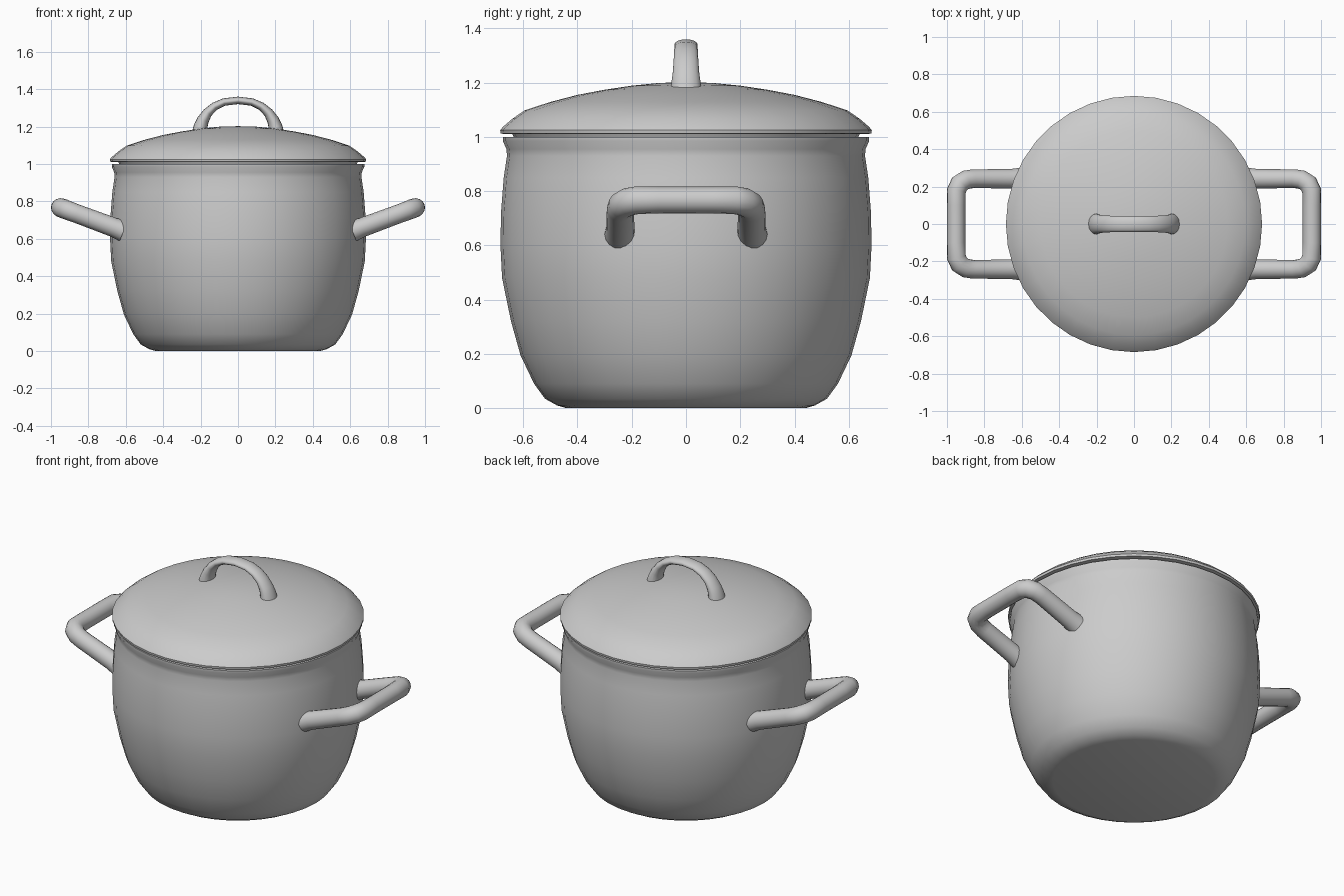
import bpy, bmesh, math
from mathutils import Vector

if "Cube" in bpy.data.objects:
    bpy.data.objects.remove(bpy.data.objects["Cube"])


def make_object(name, bm, angle=40):
    bmesh.ops.remove_doubles(bm, verts=bm.verts, dist=1e-5)
    bmesh.ops.recalc_face_normals(bm, faces=bm.faces)
    mesh = bpy.data.meshes.new(name)
    bm.to_mesh(mesh)
    bm.free()
    obj = bpy.data.objects.new(name, mesh)
    bpy.context.collection.objects.link(obj)
    bpy.ops.object.select_all(action='DESELECT')
    obj.select_set(True)
    bpy.context.view_layer.objects.active = obj
    bpy.ops.object.shade_smooth_by_angle(angle=math.radians(angle))
    return obj


def lathe(name, profile, steps=36):
    """Revolve an (r, z) profile about the z axis."""
    bm = bmesh.new()
    verts = [bm.verts.new((r, 0, z)) for r, z in profile]
    edges = [bm.edges.new(p) for p in zip(verts, verts[1:])]
    bmesh.ops.spin(bm, geom=verts + edges, cent=(0, 0, 0), axis=(0, 0, 1),
                   angle=2 * math.pi, steps=steps, use_duplicate=False)
    return make_object(name, bm)


def sweep(name, path, normal, sizes, sides=16):
    """Sweep an ellipse along a planar path; sizes = (in-plane, across) radii."""
    bm = bmesh.new()
    pts = [Vector(p) for p in path]
    n = Vector(normal).normalized()
    rings = []
    for i, p in enumerate(pts):
        d_in = (p - pts[max(i - 1, 0)]).normalized()
        d_out = (pts[min(i + 1, len(pts) - 1)] - p).normalized()
        tangent = (d_in + d_out).normalized()
        side = tangent.cross(n)
        a, b = sizes[i]
        rings.append([bm.verts.new(p + side * a * math.cos(t) + n * b * math.sin(t))
                      for t in (2 * math.pi * k / sides for k in range(sides))])
    for r0, r1 in zip(rings, rings[1:]):
        for k in range(sides):
            j = (k + 1) % sides
            bm.faces.new((r0[k], r0[j], r1[j], r1[k]))
    bm.faces.new(rings[0])
    bm.faces.new(rings[-1])
    return make_object(name, bm, 50)


# Hollow pot body: outside from the base up, over the rim, down the inside
lathe("pot_body", [
    (0, 0), (0.44, 0), (0.475, 0.01), (0.52, 0.035), (0.56, 0.09), (0.61, 0.195),
    (0.645, 0.32), (0.678, 0.48), (0.684, 0.6), (0.682, 0.72), (0.672, 0.85),
    (0.66, 0.93), (0.662, 0.955), (0.675, 0.985), (0.675, 1.0), (0.65, 1.0),
    (0.632, 0.95), (0.638, 0.92), (0.655, 0.72), (0.655, 0.6), (0.648, 0.48),
    (0.615, 0.32), (0.58, 0.2), (0.53, 0.1), (0.45, 0.035), (0, 0.03)])

# Domed lid with an inner locating flange
lathe("lid", [
    (0, 1.202), (0.1, 1.199), (0.2, 1.189), (0.3, 1.174), (0.4, 1.155),
    (0.5, 1.129), (0.595, 1.098), (0.64, 1.067), (0.675, 1.037), (0.685, 1.025),
    (0.683, 1.012), (0.64, 1.01), (0.625, 0.98), (0.61, 0.98), (0.605, 1.035),
    (0.58, 1.075), (0.4, 1.13), (0.2, 1.164), (0, 1.177)])

# Arched lid handle, flared at the feet
half = [(0.205, 1.165, 0.042, 0.057), (0.2, 1.2, 0.037, 0.054),
        (0.187, 1.235, 0.032, 0.049), (0.162, 1.275, 0.026, 0.046),
        (0.125, 1.308, 0.022, 0.044), (0.075, 1.331, 0.02, 0.043)]
arch = [(-x, z, a, b) for x, z, a, b in half] + [(0, 1.34, 0.02, 0.043)] + half[::-1]
sweep("lid_handle", [(x, 0, z) for x, z, a, b in arch], (0, 1, 0),
      [(a, b) for x, z, a, b in arch])

# Two upward-tilted side handles with rounded corners
slope = (0.77 - 0.655) / (0.95 - 0.64)
side_half = [(0.612, 0.242, 0.058), (0.66, 0.242, 0.052), (0.86, 0.242, 0.05),
             (0.9, 0.236, 0.051), (0.932, 0.215, 0.052), (0.949, 0.18, 0.051),
             (0.951, 0.1, 0.049)]
loop = side_half + [(x, -y, r) for x, y, r in side_half[::-1]]
for s, label in ((1, "right"), (-1, "left")):
    sweep(f"{label}_handle",
          [(s * x, y, 0.652 + slope * (x - 0.64)) for x, y, r in loop],
          (-s * slope, 0, 1), [(r, r) for x, y, r in loop])
